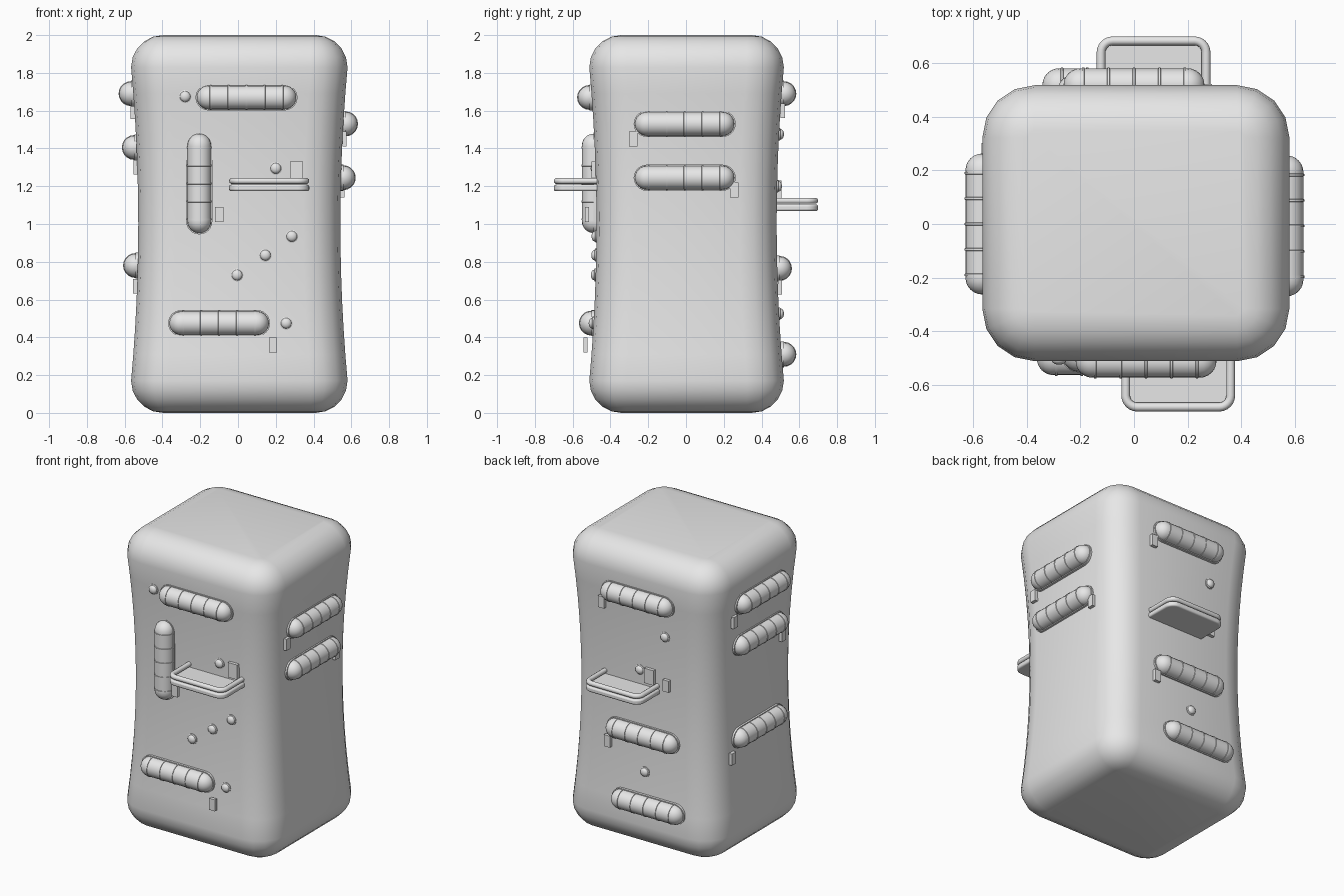
import bpy, bmesh
from math import sin, cos, pi, radians
from mathutils import Matrix, Vector

cube = bpy.data.objects.get("Cube")
if cube:
    bpy.data.objects.remove(cube, do_unlink=True)

grey = bpy.data.materials.new("plain_grey")
grey.use_nodes = True
grey.diffuse_color = (0.8, 0.8, 0.8, 1)
grey.node_tree.nodes["Principled BSDF"].inputs["Base Color"].default_value = (0.8, 0.8, 0.8, 1)

HALF_X, HALF_Y, MID_X, MID_Y = 0.573, 0.515, 0.007, 0.003
BEVEL, WAIST = 0.17, 0.038


def finish(name, bm, matrix=Matrix(), angle=35):
    bmesh.ops.remove_doubles(bm, verts=bm.verts, dist=0.0001)
    bmesh.ops.recalc_face_normals(bm, faces=bm.faces)
    mesh = bpy.data.meshes.new(name)
    bm.to_mesh(mesh)
    bm.free()
    mesh.materials.append(grey)
    ob = bpy.data.objects.new(name, mesh)
    bpy.context.collection.objects.link(ob)
    ob.matrix_world = matrix
    bpy.ops.object.select_all(action="DESELECT")
    ob.select_set(True)
    bpy.context.view_layer.objects.active = ob
    bpy.ops.object.shade_smooth_by_angle(angle=radians(angle))
    return ob


def rounded_rect(hx, hy, r, steps=4):
    pts = []
    for k, (sx, sy) in enumerate([(1, 1), (-1, 1), (-1, -1), (1, -1)]):
        for i in range(steps + 1):
            a = (k + i / steps) * pi / 2
            pts.append((sx * (hx - r) + r * cos(a), sy * (hy - r) + r * sin(a)))
    return pts


def waist(z):
    u = min(1, abs(z - 1) / (1 - BEVEL))
    return WAIST * (1 - u * u)


# Body: stacked rounded rectangles, pinched in the middle, rounded at both ends
def make_body():
    levels = []
    for i in range(6):
        t = pi / 2 * (1 - i / 5)
        levels.append((BEVEL * (1 - sin(t)), BEVEL * (1 - cos(t)), BEVEL * cos(t)))
    levels += [(BEVEL + (2 - 2 * BEVEL) * i / 12, None, BEVEL) for i in range(1, 12)]
    levels += [(2 - z, d, r) for z, d, r in reversed(levels[:6])]
    bm = bmesh.new()
    rings = []
    for z, d, r in levels:
        d = waist(z) if d is None else d
        pts = rounded_rect(HALF_X - d, HALF_Y - d, r + 0.025)
        rings.append([bm.verts.new((x + MID_X, y + MID_Y, z)) for x, y in pts])
    n = len(rings[0])
    for a, b in zip(rings, rings[1:]):
        for i in range(n):
            bm.faces.new((a[i], a[(i + 1) % n], b[(i + 1) % n], b[i]))
    bm.faces.new(rings[0])
    bm.faces.new(rings[-1])
    finish("body", bm)


# Placement on a wall: local x runs along the wall, local -y points outward
WALLS = {
    "front": (0, HALF_Y - MID_Y),
    "left": (90, HALF_X + MID_X),
    "back": (180, HALF_Y + MID_Y),
    "right": (270, HALF_X - MID_X),
}


def on_wall(wall, u, z):
    angle, dist = WALLS[wall]
    return Matrix.Rotation(radians(angle), 4, "Z") @ Matrix.Translation((u, waist(z) - dist, z))


def lathe(profile, steps=20):
    bm = bmesh.new()
    vs = [bm.verts.new((r, 0, h)) for r, h in profile]
    edges = [bm.edges.new(p) for p in zip(vs, vs[1:])]
    bmesh.ops.spin(bm, geom=vs + edges, cent=(0, 0, 0), axis=(0, 0, 1), angle=2 * pi, steps=steps)
    return bm


def prism(pts, low, high):
    bm = bmesh.new()
    face = bm.faces.new([bm.verts.new((x, y, low)) for x, y in pts])
    out = bmesh.ops.extrude_face_region(bm, geom=[face])
    moved = [g for g in out["geom"] if isinstance(g, bmesh.types.BMVert)]
    bmesh.ops.translate(bm, verts=moved, vec=(0, 0, high - low))
    return bm


# Ribbed round-ended handle with a thin backing plate
def handle(wall, u, z, vertical=False):
    r, half = 0.063, 0.2
    top = [(r * cos(i * pi / 12), half + r * sin(i * pi / 12)) for i in range(7)]
    ribs = []
    for k in range(-2, 3):
        c = k * 0.1 * 0.95
        ribs += [(r, c - 0.005), (r + 0.003, c - 0.004), (r + 0.003, c + 0.004), (r, c + 0.005)]
    profile = [(a, -h) for a, h in reversed(top)] + ribs + top
    turn = Matrix() if vertical else Matrix.Rotation(pi / 2, 4, "Y")
    base = on_wall(wall, u, z)
    finish("handle", lathe(profile), base @ Matrix.Translation((0, -0.012, 0)) @ turn)
    plate = prism(rounded_rect(half + 0.07, 0.069, 0.0689, 6), -0.02, 0.012)
    spin = Matrix.Rotation(pi / 2, 4, "Z") if vertical else Matrix()
    finish("handle_plate", plate, base @ Matrix.Rotation(pi / 2, 4, "X") @ spin)


# Small domed stud with a collar
def stud(wall, u, z):
    profile = [(0.034, -0.02), (0.034, 0.005), (0.028, 0.008)]
    profile += [(0.028 * cos(i * pi / 10), 0.008 + 0.018 * sin(i * pi / 10)) for i in range(1, 6)]
    finish("stud", lathe(profile, 16), on_wall(wall, u, z) @ Matrix.Rotation(pi / 2, 4, "X"))


# Thin rectangular tag
def tag(wall, u, z, out=0.02, width=0.044, height=0.078, name="tag"):
    bm = bmesh.new()
    bmesh.ops.create_cube(bm, size=1)
    bmesh.ops.scale(bm, vec=(width, 0.022, height), verts=bm.verts)
    finish(name, bm, on_wall(wall, u, z) @ Matrix.Translation((0, -out, 0)))


# Shelf: rounded slab with a tubular rim around its three open sides
def shelf(wall, u, z, width, reach=0.70):
    depth = reach - WALLS[wall][1] + waist(z)
    half, r = width / 2, 0.06

    def outline(inset):
        h, rr = half - inset, r - inset
        arc = [(h - rr + rr * cos(i * pi / 12), -(depth - r) - rr * sin(i * pi / 12)) for i in range(7)]
        right_side = [(h, 0.03)] + arc
        return right_side + [(-x, y) for x, y in reversed(right_side)]

    base = on_wall(wall, u, z)
    ob = finish("shelf", prism(outline(0), -0.036, -0.002), base)
    bevel = ob.modifiers.new("soft_edges", "BEVEL")
    bevel.width, bevel.segments = 0.01, 3
    tube, sides = 0.0165, 10
    path = [Vector((x, y, 0.018)) for x, y in outline(tube)]
    bm = bmesh.new()
    rings = []
    for i, p in enumerate(path):
        along = (path[min(i + 1, len(path) - 1)] - path[max(i - 1, 0)]).normalized()
        side = along.cross(Vector((0, 0, 1)))
        rings.append([bm.verts.new(p + tube * (side * cos(a) + Vector((0, 0, sin(a)))))
                      for a in (2 * pi * k / sides for k in range(sides))])
    for a, b in zip(rings, rings[1:]):
        for k in range(sides):
            bm.faces.new((a[k], a[(k + 1) % sides], b[(k + 1) % sides], b[k]))
    bm.faces.new(rings[0])
    bm.faces.new(rings[-1])
    finish("shelf_rim", bm, base, 50)


make_body()

# Front wall
handle("front", 0.045, 1.67)
handle("front", -0.205, 1.215, vertical=True)
handle("front", -0.1, 0.475)
for u, z in [(-0.28, 1.675), (0.2, 1.295), (0.285, 0.935), (0.145, 0.835), (-0.005, 0.73), (0.255, 0.475)]:
    stud("front", u, z)
tag("front", -0.1, 1.05, 0.05)
tag("front", 0.185, 0.36, 0.035)
shelf("front", 0.165, 1.21, 0.425)
tag("front", 0.31, 1.28, 0.012, 0.07, 0.1, "shelf_card")

# Back wall
for u, z in [(0, 1.69), (0.023, 0.765), (0.079, 0.31)]:
    handle("back", u, z)
for u, z in [(0.19, 1.475), (-0.004, 1.2), (0.04, 0.525)]:
    stud("back", u, z)
for u, z in [(-0.27, 1.6), (-0.235, 0.665), (0.2, 1.15)]:
    tag("back", u, z, 0.012)
shelf("back", -0.073, 1.105, 0.425)
tag("back", 0.075, 1.18, 0.012, 0.07, 0.1, "shelf_card")

# Side walls
for z in (1.53, 1.245):
    handle("left", -0.007, z)
for z in (1.69, 1.405, 0.78):
    handle("right", 0, z)
for wall, u, z in [("left", -0.28, 1.45), ("left", 0.255, 1.18),
                   ("right", -0.28, 1.595), ("right", 0.255, 1.3), ("right", -0.28, 0.67)]:
    tag(wall, u, z, 0.01)
